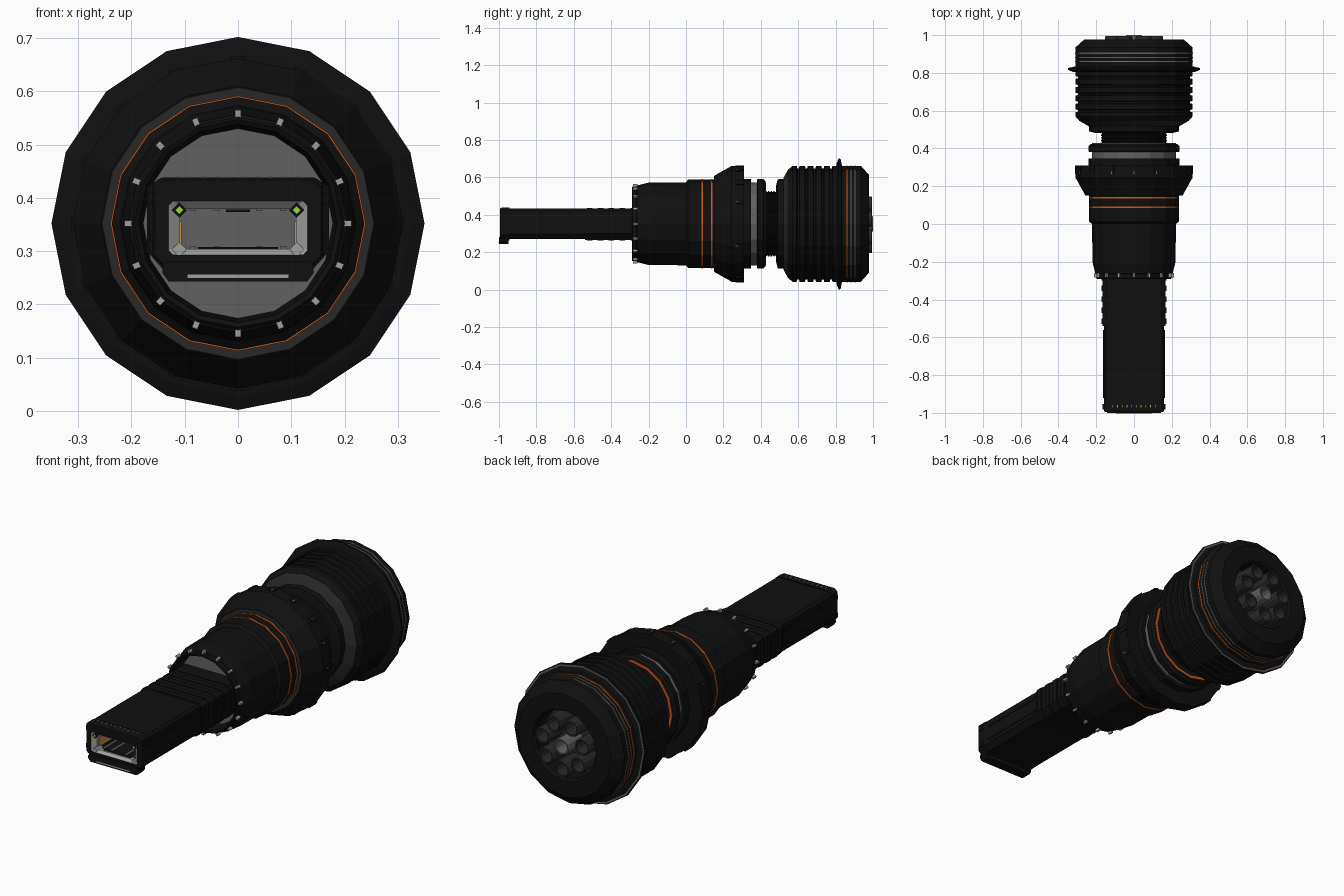
import bpy, bmesh, math
from mathutils import Matrix

if "Cube" in bpy.data.objects:
    bpy.data.objects.remove(bpy.data.objects["Cube"])

ZC = 0.352      # height of the long axis
N = 16          # sides of the turned parts


def mat(name, r, g=None, b=None):
    m = bpy.data.materials.new(name)
    m.diffuse_color = (r, r if g is None else g, r if b is None else b, 1)
    m.use_nodes = True
    m.node_tree.nodes["Principled BSDF"].inputs["Base Color"].default_value = m.diffuse_color
    return m


BLACK = mat("black", 0.005)
CHARCOAL = mat("charcoal", 0.022)
STEEL = mat("steel", 0.12)
LIGHT = mat("light_grey", 0.35)
ORANGE = mat("orange", 0.65, 0.1, 0.01)
GOLD = mat("gold", 0.6, 0.33, 0.06)
GREEN = mat("green", 0.3, 0.7, 0.03)


def finish(bm, name, m):
    bmesh.ops.recalc_face_normals(bm, faces=bm.faces)
    me = bpy.data.meshes.new(name)
    bm.to_mesh(me)
    bm.free()
    me.materials.append(m)
    ob = bpy.data.objects.new(name, me)
    bpy.context.collection.objects.link(ob)
    return ob


def lathe(name, prof, m, cap0=True, cap1=True, loop=False, n=N, cx=0, cz=ZC):
    """Turn (y, radius) points around the y axis."""
    bm = bmesh.new()
    rings = []
    for y, r in prof:
        rings.append([bm.verts.new((cx + r * math.sin(i * math.tau / n), y,
                                    cz + r * math.cos(i * math.tau / n))) for i in range(n)])
    pairs = list(zip(rings, rings[1:]))
    if loop:
        pairs.append((rings[-1], rings[0]))
    for a, b in pairs:
        for i in range(n):
            j = (i + 1) % n
            bm.faces.new((a[i], a[j], b[j], b[i]))
    if not loop:
        if cap0:
            bm.faces.new(rings[0])
        if cap1:
            bm.faces.new(rings[-1])
    return finish(bm, name, m)


def band(name, y0, y1, r, m, depth=0.01):
    return lathe(name, [(y0, r - depth), (y0, r), (y1, r), (y1, r - depth)], m, loop=True)


def boxes(name, items, m):
    """Each item: centre, size, turn about y."""
    bm = bmesh.new()
    for c, s, a in items:
        bmesh.ops.create_cube(bm, size=1, matrix=Matrix.Translation(c)
                              @ Matrix.Rotation(a, 4, 'Y') @ Matrix.Diagonal((*s, 1)))
    return finish(bm, name, m)


def around(name, r, y, size, m):
    boxes(name, [((r * math.sin(a), y, ZC + r * math.cos(a)), size, a)
                 for a in (i * math.tau / N for i in range(N))], m)


def section(hw, z0, z1, top=(0.01, 0.01), bot=(0.01, 0.01)):
    """Chamfered rectangle with separate top and bottom chamfers."""
    right = [(hw - bot[0], z0), (hw, z0 + bot[1]), (hw, z1 - top[1]), (hw - top[0], z1)]
    return right + [(-x, z) for x, z in reversed(right)]


def tube(name, sections, m, loop=True):
    """Loft (y, section) pairs; loop makes a hollow closed tube."""
    bm = bmesh.new()
    rings = [[bm.verts.new((x, y, z)) for x, z in s] for y, s in sections]
    pairs = list(zip(rings, rings[1:])) + ([(rings[-1], rings[0])] if loop else [])
    for a, b in pairs:
        for i in range(8):
            j = (i + 1) % 8
            bm.faces.new((a[i], a[j], b[j], b[i]))
    if not loop:
        bm.faces.new(rings[0])
        bm.faces.new(rings[-1])
    return finish(bm, name, m)


def sleeve(name, y0, y1, outer, inner, m):
    return tube(name, [(y0, outer), (y1, outer), (y1, inner), (y0, inner)], m)


# Front shell, open at the front around the barrel
lathe("front_shell", [(-0.215, 0.178), (-0.285, 0.186), (-0.29, 0.195), (-0.285, 0.2), (-0.265, 0.2),
                      (-0.262, 0.205), (-0.2, 0.22), (0.0, 0.222), (0.012, 0.237), (0.155, 0.237)],
      BLACK, cap0=False)
lathe("front_shell_floor", [(-0.214, 0.179), (-0.205, 0.179)], STEEL)
around("front_tabs", 0.205, -0.272, (0.011, 0.024, 0.016), LIGHT)
for k, y in enumerate((0.088, 0.138)):
    band(f"front_orange_ring_{k}", y - 0.004, y + 0.004, 0.2395, ORANGE)

# Collar with panels and pins
lathe("collar", [(0.152, 0.236), (0.152, 0.258), (0.235, 0.304), (0.243, 0.31), (0.31, 0.31),
                 (0.31, 0.238)], BLACK, cap0=False, cap1=False)
lathe("collar_front_lip", [(0.15, 0.236), (0.15, 0.255), (0.156, 0.258), (0.156, 0.236)], CHARCOAL, loop=True)
around("collar_ribs", 0.302, 0.288, (0.026, 0.046, 0.022), BLACK)
around("collar_pins", 0.308, 0.272, (0.006, 0.014, 0.01), ORANGE)

# Middle joint
band("joint_front_ring", 0.308, 0.348, 0.24, BLACK, 0.07)
band("joint_steel_ring", 0.345, 0.385, 0.222, STEEL, 0.05)
lathe("joint_rear_ring", [(0.38, 0.17), (0.38, 0.236), (0.385, 0.24), (0.412, 0.24), (0.424, 0.228),
                          (0.424, 0.17)], BLACK, loop=True)
band("joint_orange_ring", 0.422, 0.428, 0.222, ORANGE, 0.012)
neck = [(0.415, 0.176)]
for k in range(4):
    y = 0.43 + k * 0.014
    neck += [(y, 0.176), (y + 0.003, 0.169), (y + 0.007, 0.169), (y + 0.01, 0.176)]
lathe("neck", neck + [(0.49, 0.176)], BLACK)

# Rear drum with grooves
lathe("rear_drum_base", [(0.482, 0.17), (0.482, 0.205), (0.49, 0.238), (0.522, 0.24), (0.522, 0.17)],
      BLACK, loop=True)
lathe("rear_drum_cone", [(0.52, 0.17), (0.52, 0.242), (0.53, 0.262), (0.545, 0.288), (0.545, 0.17)],
      CHARCOAL, loop=True)
drum = [(0.544, 0.17), (0.544, 0.288), (0.57, 0.31)]
for y in (0.592, 0.636, 0.68, 0.724, 0.768):
    drum += [(y, 0.31), (y + 0.003, 0.297), (y + 0.012, 0.297), (y + 0.015, 0.31)]
drum += [(0.935, 0.31), (0.978, 0.262), (0.978, 0.18), (0.965, 0.17), (0.88, 0.17)]
lathe("rear_drum", drum, BLACK)
lathe("rear_flange", [(0.803, 0.305), (0.806, 0.325), (0.816, 0.35), (0.824, 0.35), (0.832, 0.325),
                      (0.834, 0.305)], BLACK, loop=True)
band("rear_flange_edge", 0.824, 0.828, 0.345, STEEL, 0.012)
for k, (y, m) in enumerate(((0.86, ORANGE), (0.882, STEEL), (0.904, STEEL))):
    band(f"rear_line_{k}", y - 0.003, y + 0.003, 0.3125, m)

# Seven nozzles around a central one
spots = [(0, 0)] + [(0.115 * math.sin(a), 0.115 * math.cos(a))
                    for a in (math.pi + i * math.tau / 7 for i in range(7))]
for k, (x, z) in enumerate(spots):
    e = 1.0 if k == 0 else 0.995
    lathe(f"nozzle_{k}", [(0.878, 0.042), (e - 0.005, 0.042), (e, 0.039), (e, 0.032), (0.91, 0.028)],
          CHARCOAL if k else STEEL, n=12, cx=x, cz=ZC + z)
lathe("nozzle_plate", [(0.879, 0.169), (0.884, 0.169)], CHARCOAL)

# Barrel: hollow box with head and ribbed root
bore = section(0.112, 0.303, 0.382)
body = section(0.16, 0.27, 0.433, (0.012, 0.012), (0.025, 0.028))
sleeve("barrel", -0.95, -0.21, body, bore, BLACK)
sleeve("barrel_root", -0.54, -0.22, section(0.166, 0.266, 0.434, (0.02, 0.014), (0.03, 0.035)), body, BLACK)
for k in range(5):
    y = -0.53 + 0.058 * k
    sleeve(f"root_rib_{k}", y, y + 0.03, section(0.171, 0.264, 0.437, (0.026, 0.016), (0.032, 0.036)),
           body, BLACK)
boxes("barrel_side_rails", [((s * 0.16, -0.74, z), (0.008, 0.36, 0.016), 0)
                            for s in (-1, 1) for z in (0.325, 0.395)], BLACK)
boxes("root_saddle", [((0, -0.25, 0.36), (0.3, 0.08, 0.15), 0)], BLACK)

head_in = section(0.13, 0.293, 0.394, (0.008, 0.008), (0.008, 0.008))
head = section(0.16, 0.262, 0.438, (0.018, 0.012), (0.03, 0.03))
head_front = section(0.156, 0.262, 0.434, (0.02, 0.014), (0.03, 0.03))
tube("head", [(-0.995, head_front), (-0.985, head), (-0.945, head), (-0.945, bore), (-0.975, head_in),
              (-0.995, head_in)], BLACK)
tube("head_bezel", [(-0.993, head_in), (-0.978, section(0.109, 0.304, 0.379)),
                    (-0.945, section(0.109, 0.304, 0.379)), (-0.945, head_in)], LIGHT)
tube("head_foot", [(-1.0, section(0.142, 0.243, 0.282, bot=(0.012, 0.016))),
                   (-0.95, section(0.142, 0.243, 0.282, bot=(0.012, 0.016)))], BLACK, loop=False)
boxes("foot_light", [((0, -1.0, 0.253), (0.19, 0.004, 0.006), 0)], LIGHT)
boxes("head_lugs", [((s * 0.16, -0.968, z), (0.012, 0.03, 0.022), 0)
                    for s in (-1, 1) for z in (0.31, 0.4)], BLACK)
boxes("head_ticks", [(((i - 4.5) * 0.025, -0.965, 0.438), (0.004, 0.014, 0.004), 0)
                     for i in range(10)], GOLD)

# Corner diamonds, side strips and rails inside the bore
q = math.pi / 4
corners = [(s * 0.11, z) for s in (-1, 1) for z in (0.303, 0.377)]
boxes("corner_diamonds", [((x, -0.987, z), (0.02, 0.012, 0.02), q) for x, z in corners if z < 0.35], LIGHT)
boxes("corner_sockets", [((x, -0.987, z), (0.02, 0.012, 0.02), q) for x, z in corners if z > 0.35], BLACK)
boxes("corner_lamps", [((x, -0.993, z), (0.01, 0.004, 0.01), q) for x, z in corners if z > 0.35], GREEN)
boxes("bore_gold_strips", [((s * 0.109, -0.8, 0.333), (0.006, 0.32, 0.045), 0) for s in (-1, 1)], GOLD)
boxes("bore_rails", [((s * x, -0.66, z), (0.012, 0.6, 0.006), 0)
                     for s in (-1, 1) for x in (0.04, 0.085) for z in (0.306, 0.379)], STEEL)
boxes("bore_end_plate", [((0, -0.33, 0.342), (0.224, 0.01, 0.079), 0)], STEEL)
boxes("bore_sights", [((0, -0.96, 0.376), (0.045, 0.02, 0.005), 0),
                      ((0, -0.96, 0.306), (0.15, 0.02, 0.004), 0)], BLACK)
